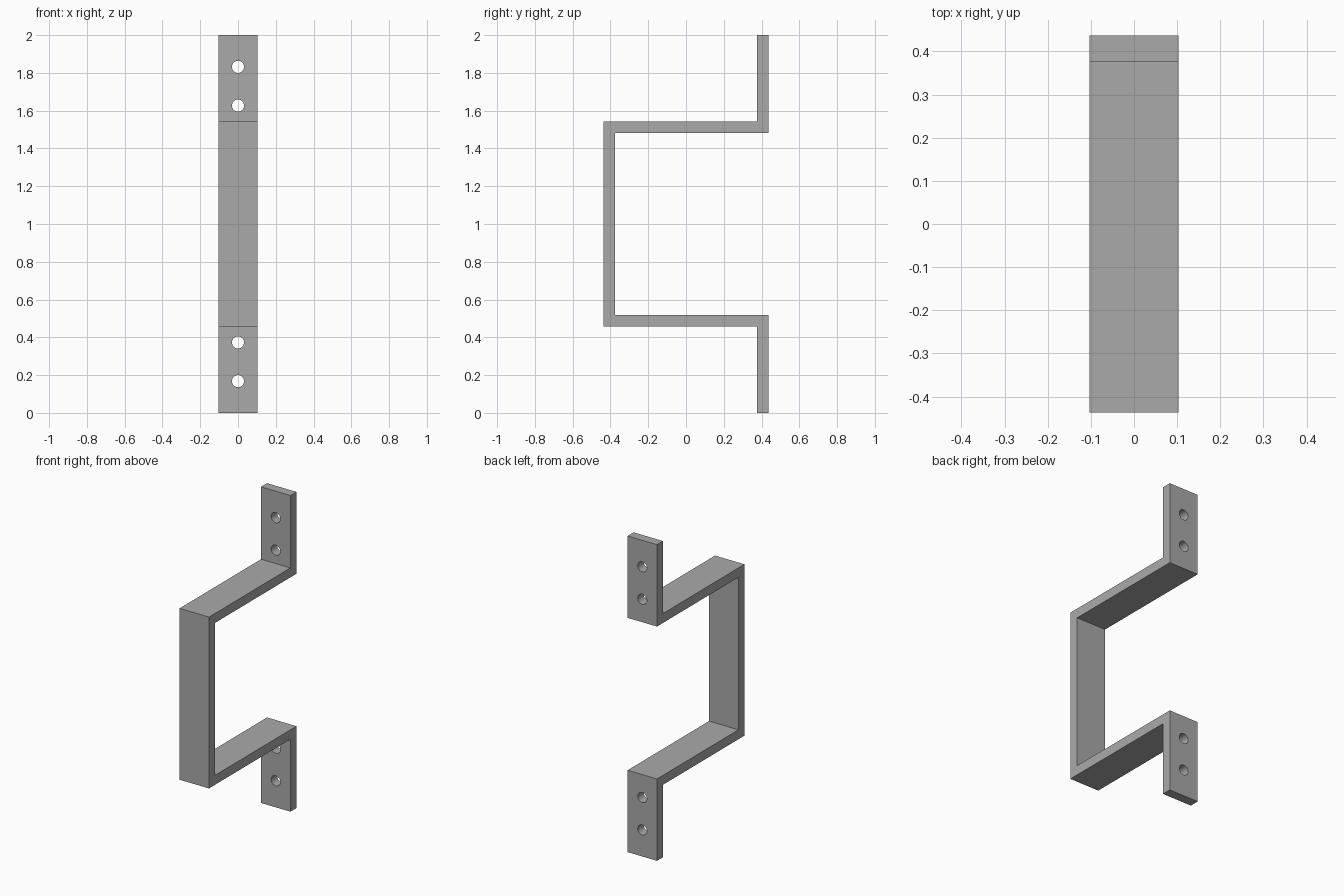
import bpy
import bmesh
from math import pi
from mathutils import Matrix, Vector

if "Cube" in bpy.data.objects:
    bpy.data.objects.remove(bpy.data.objects["Cube"], do_unlink=True)

HALF_W, HALF_D, THICK = 0.103, 0.437, 0.06
ARM_Z, HEIGHT = 0.458, 2.0
HOLE_Z, HOLE_R = (0.168, 0.373), 0.032

steel = bpy.data.materials.new("grey_steel")
steel.use_nodes = True
grey = (0.4, 0.4, 0.4, 1)
steel.diffuse_color = grey
steel.node_tree.nodes["Principled BSDF"].inputs["Base Color"].default_value = grey


def finish(name, bm):
    bmesh.ops.recalc_face_normals(bm, faces=bm.faces[:])
    mesh = bpy.data.meshes.new(name)
    bm.to_mesh(mesh)
    bm.free()
    mesh.materials.append(steel)
    obj = bpy.data.objects.new(name, mesh)
    bpy.context.scene.collection.objects.link(obj)
    return obj


def flip(points):
    return [(y, HEIGHT - z) for y, z in points]


# Bent strip: lower half of the (y, z) outline, mirrored upward and extruded
back, front = HALF_D, -HALF_D
outer = [(back - THICK, 0), (back - THICK, ARM_Z), (front, ARM_Z)]
inner = [(back, 0), (back, ARM_Z + THICK), (front + THICK, ARM_Z + THICK)]
outline = outer + flip(outer[::-1]) + flip(inner) + inner[::-1]

bm = bmesh.new()
side = bm.faces.new([bm.verts.new((-HALF_W, y, z)) for y, z in outline])
extruded = bmesh.ops.extrude_face_region(bm, geom=[side])["geom"]
bmesh.ops.translate(bm, vec=Vector((2 * HALF_W, 0, 0)),
                    verts=[v for v in extruded if isinstance(v, bmesh.types.BMVert)])
bracket = finish("bracket_strip", bm)

# Screw holes through both mounting feet
bm = bmesh.new()
for z in HOLE_Z:
    for height in (z, HEIGHT - z):
        place = Matrix.Translation((0, HALF_D - THICK / 2, height)) @ Matrix.Rotation(pi / 2, 4, "X")
        bmesh.ops.create_cone(bm, cap_ends=True, segments=32, radius1=HOLE_R,
                              radius2=HOLE_R, depth=THICK * 3, matrix=place)
cutter = finish("screw_hole_cutter", bm)
cutter.hide_render = True

drill = bracket.modifiers.new("screw_holes", "BOOLEAN")
drill.operation = "DIFFERENCE"
drill.solver = "EXACT"
drill.object = cutter

# Apply the holes, then smooth their walls and keep the strip edges crisp
bpy.ops.object.select_all(action="DESELECT")
bracket.select_set(True)
bpy.context.view_layer.objects.active = bracket
bpy.ops.object.modifier_apply(modifier=drill.name)
bpy.data.objects.remove(cutter, do_unlink=True)
bpy.ops.object.shade_smooth_by_angle(angle=pi / 6)
